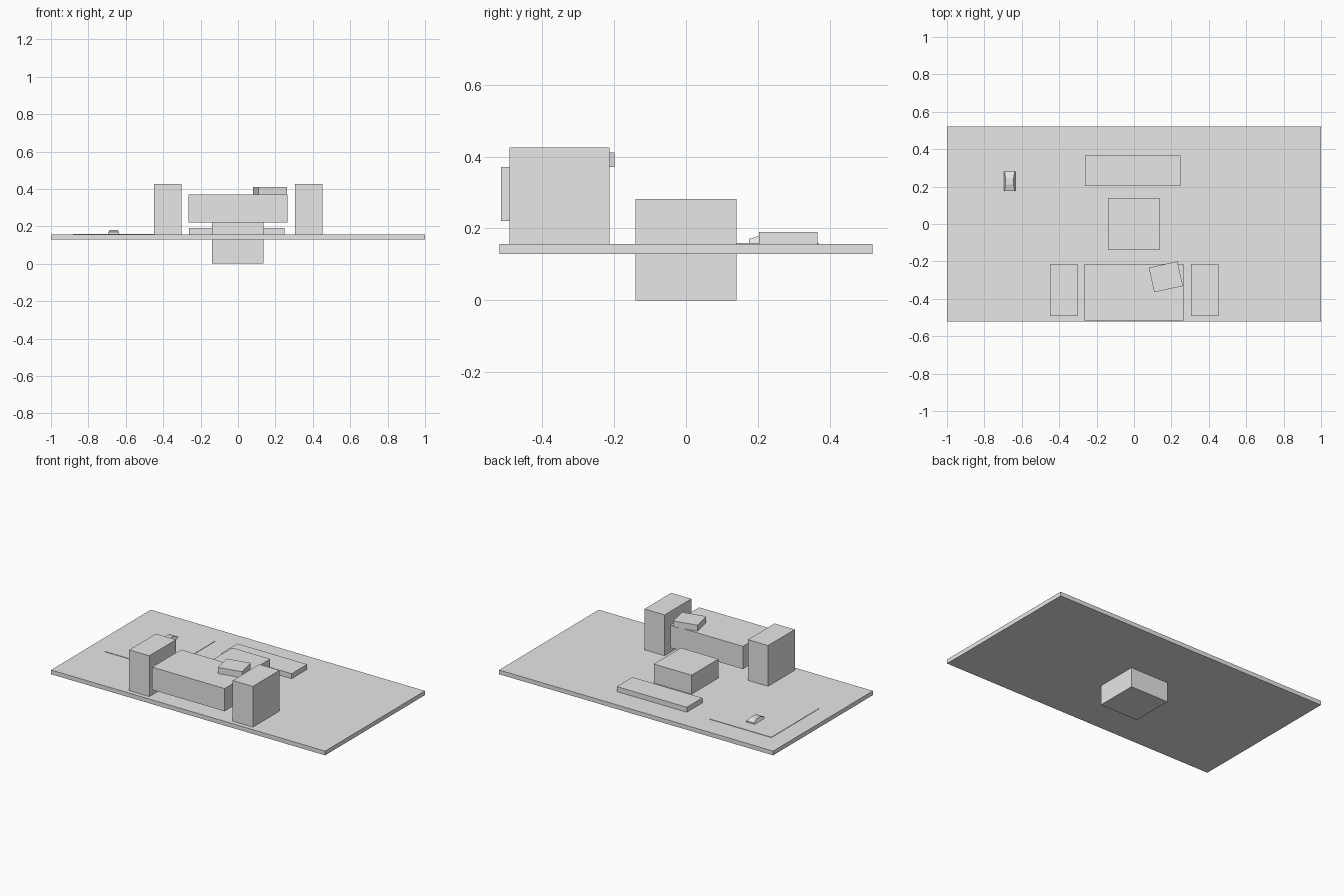
import bpy
import bmesh
from math import radians

cube = bpy.data.objects.get("Cube")
if cube:
    bpy.data.objects.remove(cube, do_unlink=True)

grey = bpy.data.materials.new("plain grey")
grey.use_nodes = True
GREY = (0.8, 0.8, 0.8, 1)
grey.diffuse_color = GREY
grey.node_tree.nodes["Principled BSDF"].inputs["Base Color"].default_value = GREY


def finish(name, bm):
    bmesh.ops.recalc_face_normals(bm, faces=bm.faces)
    mesh = bpy.data.meshes.new(name)
    bm.to_mesh(mesh)
    bm.free()
    mesh.materials.append(grey)
    obj = bpy.data.objects.new(name, mesh)
    bpy.context.collection.objects.link(obj)
    return obj


def box(name, x, y, z, turn=0):
    """Box spanning the given (low, high) ranges, turned about its own upright axis."""
    bm = bmesh.new()
    bmesh.ops.create_cube(bm, size=1)
    bmesh.ops.scale(bm, vec=[b - a for a, b in (x, y, z)], verts=bm.verts)
    obj = finish(name, bm)
    obj.location = [(a + b) / 2 for a, b in (x, y, z)]
    obj.rotation_euler.z = radians(turn)
    return obj


TOP = 0.157      # working surface
PAD = 0.16       # mouse pad surface
SCREEN = 0.371   # top of the monitor

# Desk and the central block passing through it
box("tabletop", (-1, 1), (-0.52, 0.52), (0.129, TOP))
box("central_block", (-0.139, 0.137), (-0.14, 0.14), (0, 0.282))

# Speakers either side of the monitor
for name, x in (("right_speaker", (-0.45, -0.303)), ("left_speaker", (0.305, 0.452))):
    box(name, x, (-0.491, -0.213), (TOP, 0.426))

# Monitor with a turned camera on top
box("monitor", (-0.265, 0.264), (-0.516, -0.214), (0.221, SCREEN))
box("camera_box", (0.092, 0.249), (-0.35, -0.215), (SCREEN, 0.411), turn=12.5)

# Keyboard and mouse pad
box("keyboard", (-0.262, 0.249), (0.204, 0.366), (TOP, 0.19))
box("mouse_pad", (-0.882, -0.428), (-0.125, 0.37), (TOP, PAD))

# Mouse: cross-sections along y, each a tapered quad
bm = bmesh.new()
MOUSE_X, HALF = -0.665, 0.031
rings = []
for y, top, inset in ((0.176, 0.171, 0.004), (0.21, 0.181, 0.01), (0.245, 0.181, 0.01), (0.28, 0.169, 0.004)):
    w = HALF - inset
    rings.append([bm.verts.new((MOUSE_X + dx, y, z)) for dx, z in
                  ((-HALF, PAD), (HALF, PAD), (w, top), (-w, top))])
for a, b in zip(rings, rings[1:]):
    for i in range(4):
        j = (i + 1) % 4
        bm.faces.new((a[i], a[j], b[j], b[i]))
bm.faces.new(rings[0])
bm.faces.new(rings[-1])
finish("mouse", bm)
